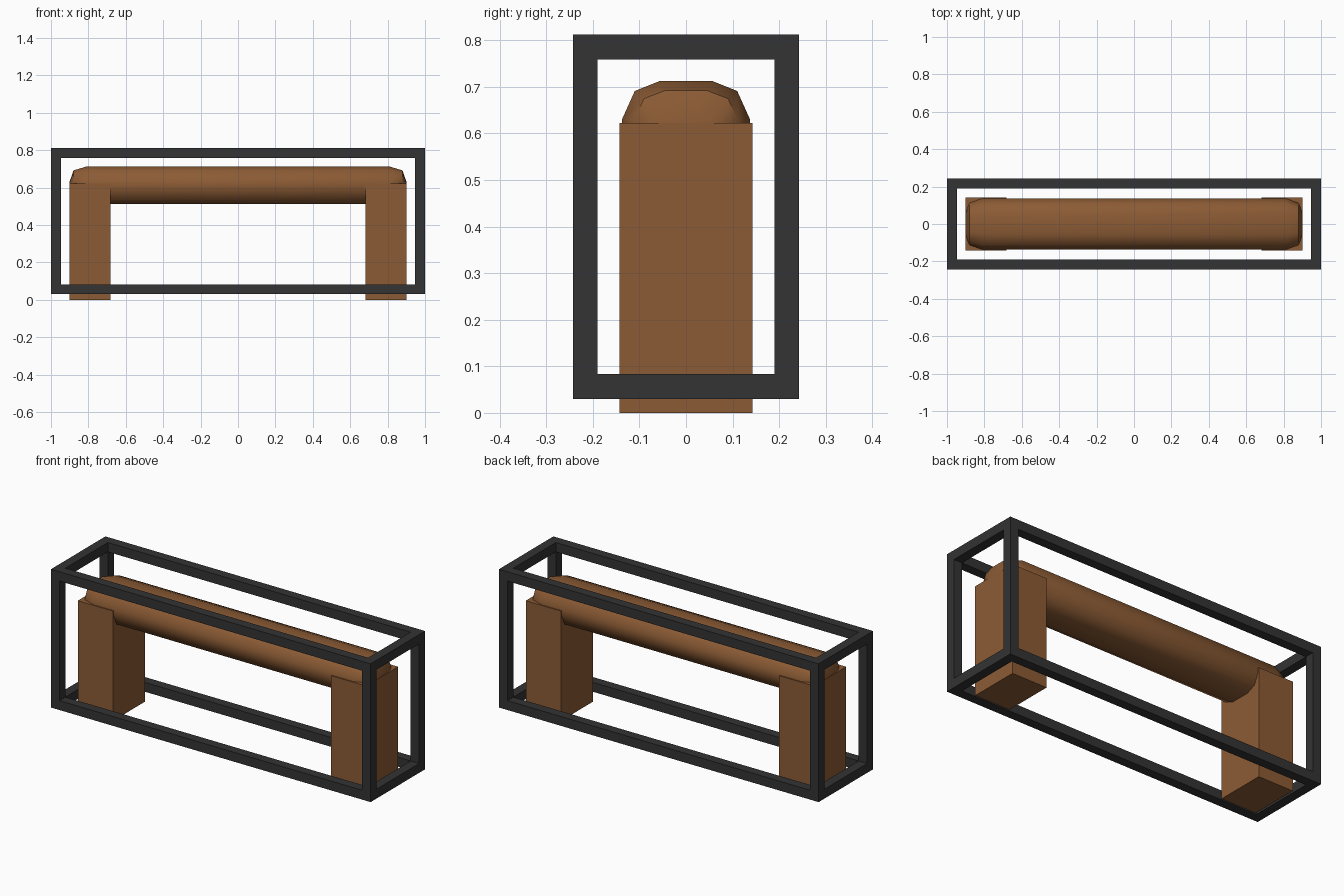
import bpy
import bmesh
from math import radians

cube = bpy.data.objects.get("Cube")
if cube:
    bpy.data.objects.remove(cube, do_unlink=True)


def material(name, color):
    m = bpy.data.materials.new(name)
    m.use_nodes = True
    m.diffuse_color = (*color, 1)
    m.node_tree.nodes["Principled BSDF"].inputs["Base Color"].default_value = (*color, 1)
    return m


wood = material("brown wood", (0.26, 0.105, 0.035))
metal = material("black metal", (0.033, 0.033, 0.033))


def finish(name, bm, mat):
    bmesh.ops.recalc_face_normals(bm, faces=bm.faces[:])
    mesh = bpy.data.meshes.new(name)
    bm.to_mesh(mesh)
    bm.free()
    mesh.materials.append(mat)
    ob = bpy.data.objects.new(name, mesh)
    bpy.context.collection.objects.link(ob)
    return ob


def box(name, low, high, mat):
    bm = bmesh.new()
    bmesh.ops.create_cube(bm, size=1)
    for v in bm.verts:
        v.co = [a + (c + 0.5) * (b - a) for a, b, c in zip(low, high, v.co)]
    return finish(name, bm, mat)


# Open frame: posts with rails fitted between them
X, Y, BOTTOM, TOP, T = 1.0, 0.243, 0.03, 0.812, 0.053
for sx, side in ((-1, "right"), (1, "left")):
    x0, x1 = sorted((sx * X, sx * (X - T)))
    for sy, end in ((-1, "front"), (1, "back")):
        y0, y1 = sorted((sy * Y, sy * (Y - T)))
        box(f"{end}_{side}_post", (x0, y0, BOTTOM), (x1, y1, TOP), metal)
    for z, level in ((BOTTOM, "lower"), (TOP - T, "upper")):
        box(f"{level}_{side}_rail", (x0, T - Y, z), (x1, Y - T, z + T), metal)
for sy, end in ((-1, "front"), (1, "back")):
    y0, y1 = sorted((sy * Y, sy * (Y - T)))
    for z, level in ((BOTTOM, "lower"), (TOP - T, "upper")):
        box(f"{level}_{end}_rail", (T - X, y0, z), (X - T, y1, z + T), metal)

# Block legs
for sx, side in ((-1, "right"), (1, "left")):
    x0, x1 = sorted((sx * 0.683, sx * 0.902))
    box(f"{side}_leg", (x0, -0.143, 0), (x1, 0.143, 0.622), wood)

# Seat: faceted rounded section, tapering in rings towards each end
quarter = [(0.055, 0.1), (0.11, 0.078), (0.137, 0.018)]
half = quarter + [(y, -z) for y, z in reversed(quarter)]
section = half + [(-y, z) for y, z in reversed(half)]
stations = [(0.81, 1, 1), (0.88, 0.82, 0.79), (0.9, 0.45, 0.2)]
stations = [(-x, a, b) for x, a, b in reversed(stations)] + stations
bm = bmesh.new()
rings = [[bm.verts.new((x, y * a, 0.613 + z * b)) for y, z in section]
         for x, a, b in stations]
for r, s in zip(rings, rings[1:]):
    for i in range(len(section)):
        j = (i + 1) % len(section)
        bm.faces.new((r[i], r[j], s[j], s[i]))
bm.faces.new(rings[0])
bm.faces.new(rings[-1])
seat = finish("seat", bm, wood)
bpy.ops.object.select_all(action="DESELECT")
seat.select_set(True)
bpy.context.view_layer.objects.active = seat
bpy.ops.object.shade_smooth_by_angle(angle=radians(50))
